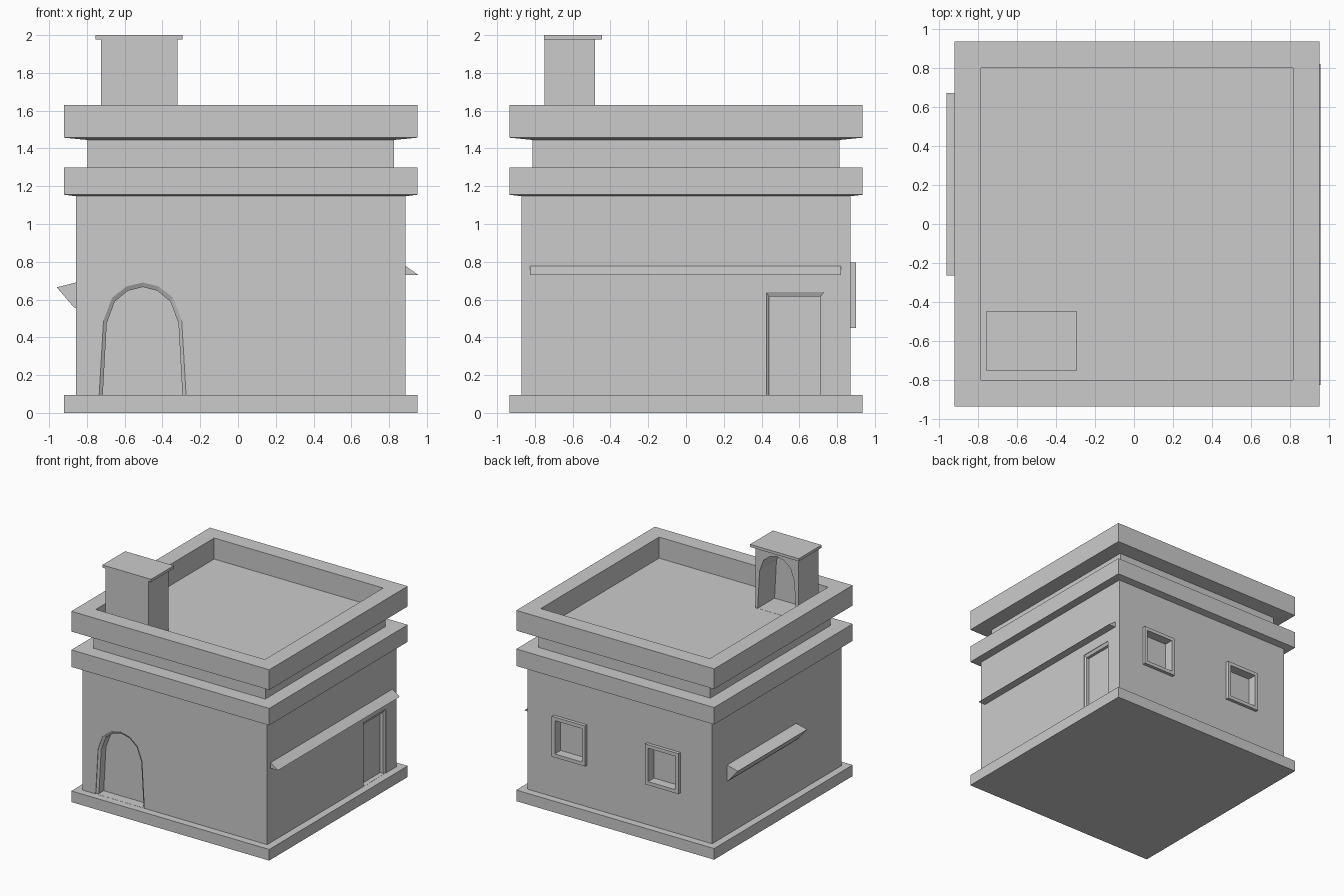
import bpy, bmesh

if "Cube" in bpy.data.objects:
    bpy.data.objects.remove(bpy.data.objects["Cube"])

CX = 0.0145  # building centre in x


def obj_from_bm(name, bm):
    bmesh.ops.recalc_face_normals(bm, faces=bm.faces)
    me = bpy.data.meshes.new(name)
    bm.to_mesh(me)
    bm.free()
    ob = bpy.data.objects.new(name, me)
    bpy.context.collection.objects.link(ob)
    return ob


def loft(name, rings):
    """Skin a series of matching closed rings and cap both ends."""
    bm = bmesh.new()
    vr = [[bm.verts.new(p) for p in r] for r in rings]
    n = len(vr[0])
    for a, b in zip(vr, vr[1:]):
        for i in range(n):
            j = (i + 1) % n
            bm.faces.new((a[i], a[j], b[j], b[i]))
    bm.faces.new(vr[0])
    bm.faces.new(vr[-1])
    return obj_from_bm(name, bm)


def rect(x0, x1, z0, z1):
    return [(x0, z0), (x1, z0), (x1, z1), (x0, z1)]


def box(name, x, y, z):
    return loft(name, [[(a, b, h) for a, b in rect(*x, *y)] for h in z])


def arch(cx, z0, w, h):
    """Low-poly arch with slightly leaning jambs."""
    half = [(1, 0), (0.9, 0.665), (0.7, 0.865), (0.37, 0.966)]
    pts = half + [(0, 1)] + [(-u, v) for u, v in reversed(half)]
    return [(cx + u * w, z0 + v * h) for u, v in pts]


def cut(target, cutter):
    m = target.modifiers.new("cut", 'BOOLEAN')
    m.operation = 'DIFFERENCE'
    m.solver = 'EXACT'
    m.object = cutter
    bpy.context.view_layer.objects.active = target
    bpy.ops.object.modifier_apply(modifier=m.name)
    bpy.data.objects.remove(cutter)


def in_y(ring, y):
    return [(a, y, b) for a, b in ring]


def in_x(ring, x):
    return [(x, a, b) for a, b in ring]


# Building shell: square profile from plinth up over the parapet to the roof
profile = [(0.935, 0), (0.935, 0.095), (0.872, 0.095), (0.872, 1.147),
           (0.935, 1.155), (0.935, 1.30), (0.812, 1.30), (0.812, 1.445),
           (0.935, 1.457), (0.935, 1.63), (0.799, 1.63), (0.799, 1.45)]
shell = loft("building", [[(CX + sx * r, sy * r, z) for sx, sy in
                           ((-1, -1), (1, -1), (1, 1), (-1, 1))]
                          for r, z in profile])

# Arched front doorway with bevelled edge
big = arch(-0.505, 0.096, 0.23, 0.594)
small = arch(-0.505, 0.096, 0.211, 0.57)
cut(shell, loft("arch_cutter", [in_y(big, -0.875), in_y(big, -0.868),
                                in_y(small, -0.855), in_y(small, -0.79)]))

# Rectangular side doorway with bevelled edge
big, small = rect(0.425, 0.73, 0.096, 0.64), rect(0.44, 0.71, 0.096, 0.615)
x = CX + 0.872
cut(shell, loft("door_cutter", [in_x(big, x + 0.003), in_x(big, x - 0.004),
                                in_x(small, x - 0.015), in_x(small, x - 0.04)]))

# Back windows: recess plus protruding frame
for k, wx in enumerate((0.482, -0.40)):
    outer = (wx - 0.157, wx + 0.157, 0.45, 0.795)
    inner = (wx - 0.128, wx + 0.128, 0.48, 0.765)
    frame = box(f"window_frame_{k + 1}", outer[:2], (0.86, 0.90), outer[2:])
    for target in (shell, frame):
        cut(target, box("window_cutter", inner[:2], (0.82, 0.95), inner[2:]))

# Awnings: long wedges on both sides
loft("right_awning", [[(a, y, b) for a, b in
     ((0.87, 0.79), (0.955, 0.73), (0.87, 0.73))] for y in (-0.825, 0.82)])
loft("left_awning", [[(a, y, b) for a, b in
     ((-0.85, 0.692), (-0.96, 0.665), (-0.87, 0.56), (-0.85, 0.55))]
     for y in (-0.265, 0.67)])

# Roof stair housing with an arched opening to the back, and its cap
house = box("stair_housing", (-0.725, -0.32), (-0.75, -0.482), (1.44, 1.98))
hole = arch(-0.522, 1.451, 0.182, 0.49)
cut(house, loft("housing_cutter", [in_y(hole, -0.40), in_y(hole, -0.71)]))
box("stair_housing_cap", (-0.755, -0.295), (-0.752, -0.445), (1.977, 2.0))
